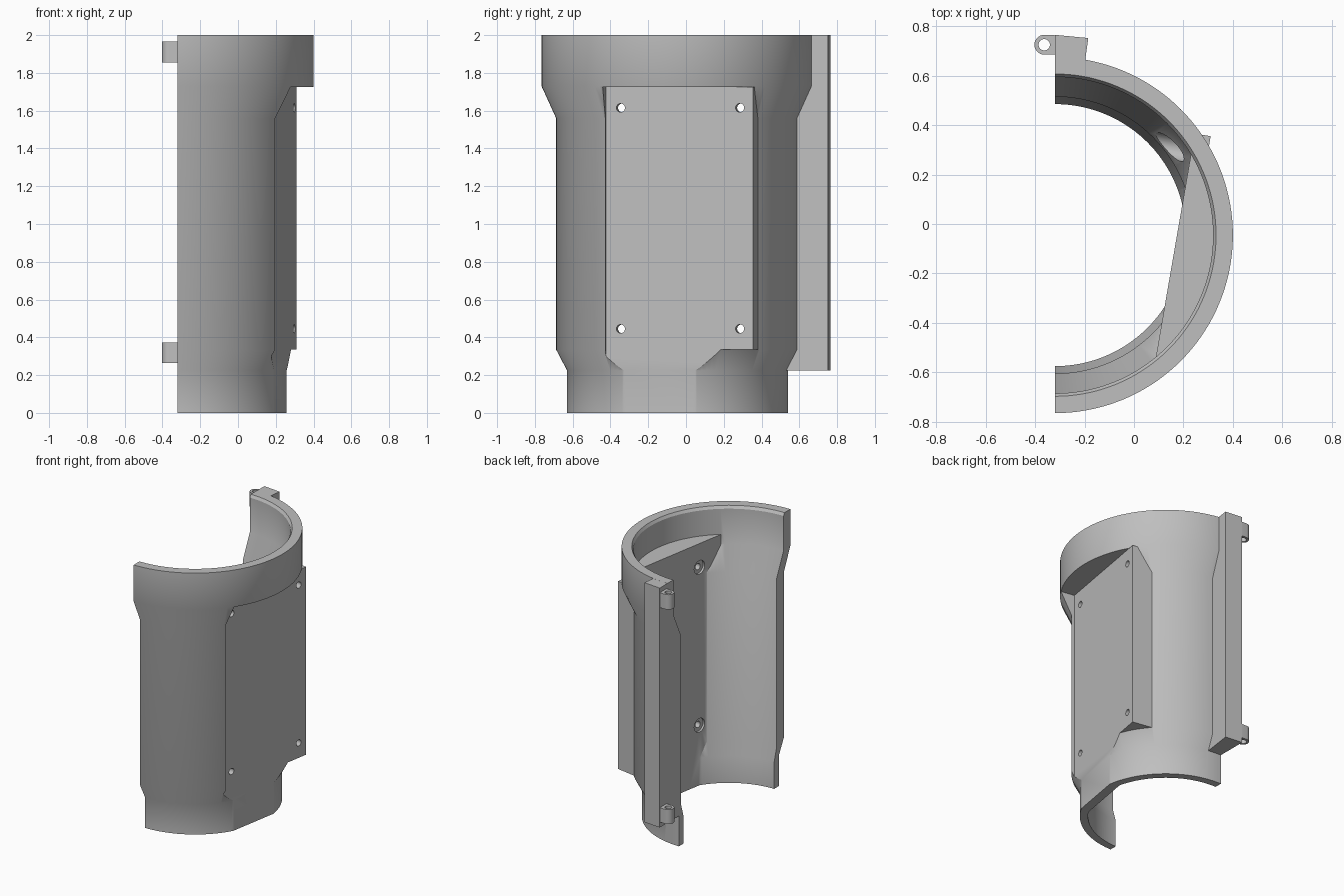
import bpy, bmesh, math
from mathutils import Matrix, Vector

cube = bpy.data.objects.get("Cube")
if cube:
    bpy.data.objects.remove(cube, do_unlink=True)

AXIS = Vector((-0.32, -0.045, 0))            # axis of the half tube
TILT = math.atan(0.173)                      # panel turned about z
# Panel frame: local x points outward, y along the panel, origin at its outer right corner
PANEL = Matrix.Translation((0.31, 0.355, 0)) @ Matrix.Rotation(-TILT, 4, 'Z')
WIDTH = 0.79                                 # panel width
LEDGE, THICK = 1.725, 0.066

grey = bpy.data.materials.new("plain grey")
grey.use_nodes = True
grey.diffuse_color = (0.52, 0.52, 0.52, 1)
grey.node_tree.nodes["Principled BSDF"].inputs["Base Color"].default_value = (0.52, 0.52, 0.52, 1)


def finish(name, bm):
    bmesh.ops.recalc_face_normals(bm, faces=bm.faces)
    mesh = bpy.data.meshes.new(name)
    bm.to_mesh(mesh)
    bm.free()
    mesh.materials.append(grey)
    ob = bpy.data.objects.new(name, mesh)
    bpy.context.collection.objects.link(ob)
    return ob


def revolve(name, profile):
    bm = bmesh.new()
    pts = [(0, profile[0][1])] + profile + [(0, profile[-1][1])]
    vs = [bm.verts.new(AXIS + Vector((r, 0, z))) for r, z in pts]
    es = [bm.edges.new(p) for p in zip(vs, vs[1:])]
    bmesh.ops.spin(bm, geom=vs + es, cent=AXIS, axis=(0, 0, 1), angle=math.tau,
                   steps=144, use_duplicate=False)
    bmesh.ops.remove_doubles(bm, verts=bm.verts, dist=1e-5)
    return finish(name, bm)


def box(name, lo, hi, frame=Matrix()):
    lo, hi = Vector(lo), Vector(hi)
    bm = bmesh.new()
    m = frame @ Matrix.Translation((lo + hi) / 2) @ Matrix.Diagonal((*(hi - lo), 1))
    bmesh.ops.create_cube(bm, size=1, matrix=m)
    return finish(name, bm)


def prism(name, outline, z0, z1):
    bm = bmesh.new()
    face = bm.faces.new([bm.verts.new((x, y, z0)) for x, y in outline])
    ext = bmesh.ops.extrude_face_region(bm, geom=[face])
    bmesh.ops.translate(bm, vec=(0, 0, z1 - z0),
                        verts=[v for v in ext["geom"] if isinstance(v, bmesh.types.BMVert)])
    return finish(name, bm)


def cylinder(name, radius, length, matrix):
    bm = bmesh.new()
    bmesh.ops.create_cone(bm, cap_ends=True, segments=32, radius1=radius, radius2=radius,
                          depth=length, matrix=matrix)
    return finish(name, bm)


def combine(target, tool, operation):
    mod = target.modifiers.new("join", 'BOOLEAN')
    mod.operation, mod.solver, mod.object = operation, 'EXACT', tool
    bpy.context.view_layer.objects.active = target
    bpy.ops.object.modifier_apply(modifier=mod.name)
    bpy.data.objects.remove(tool, do_unlink=True)


def smooth(ob):
    bpy.ops.object.select_all(action='DESELECT')
    ob.select_set(True)
    bpy.context.view_layer.objects.active = ob
    bpy.ops.object.shade_smooth_by_angle(angle=math.radians(30))


# Outer tube, flattened beside the panel
shell = revolve("half_shell", [(0.585, 0), (0.585, 0.225), (0.6425, 0.335),
                               (0.6425, 1.56), (0.72, 1.73), (0.72, 2)])
combine(shell, box("flat_cut", (0, -WIDTH, -1), (1, 1, LEDGE), PANEL), 'DIFFERENCE')

# Raised mounting panel, overlapping the ring slightly for a clean join
combine(shell, box("panel", (-0.2, -WIDTH, 0.335), (0, 0, LEDGE + 0.001), PANEL), 'UNION')

# Long flange along the rear edge
flange = [(-0.42, 0.765), (-0.32, 0.765), (-0.185, 0.752), (-0.22, 0.5), (-0.42, 0.5)]
combine(shell, prism("flange", flange, 0.225, 1.9995), 'UNION')

# Hollow, with a flat wall and a ledge behind the panel
hollow = revolve("hollow", [(0.53, -0.1), (0.53, 0.2), (0.56, 0.3), (0.56, 1.55),
                            (0.64, 1.72), (0.64, 1.98), (0.652, 2), (0.652, 2.1)])
combine(hollow, box("wall_cut", (-THICK, -2, -1), (1, 2, LEDGE + THICK), PANEL), 'DIFFERENCE')
combine(shell, hollow, 'DIFFERENCE')

# Keep only half of the tube
combine(shell, box("half_cut", (-2, -2, -1), (AXIS.x, 2, 3)), 'DIFFERENCE')

# Four screw holes with counterbores on the inside
turn = Matrix.Rotation(math.pi / 2, 4, 'Y')
for along in (-0.071, -0.711):
    for z in (0.445, 1.615):
        for radius, start in ((0.023, 0.1), (0.05, -0.05)):
            end = -0.26 if radius > 0.04 else -0.2
            place = PANEL @ Matrix.Translation(((start + end) / 2, along, z)) @ turn
            combine(shell, cylinder("screw_hole", radius, start - end, place), 'DIFFERENCE')
smooth(shell)

# Hinge lugs with pin holes
LUG = Vector((-0.363, 0.725))
for name, z0, z1 in (("lower_hinge_lug", 0.265, 0.372), ("upper_hinge_lug", 1.855, 1.965)):
    arc = [math.pi * (0.5 + i / 16) for i in range(17)]
    outline = [(LUG.x + 0.04 * math.cos(a), LUG.y + 0.04 * math.sin(a)) for a in arc]
    lug = prism(name, outline + [(-0.31, 0.685), (-0.31, 0.765 - 0.002)], z0, z1)
    hole = cylinder("pin_hole", 0.023, 0.4, Matrix.Translation((*LUG, (z0 + z1) / 2)))
    combine(lug, hole, 'DIFFERENCE')
    smooth(lug)
